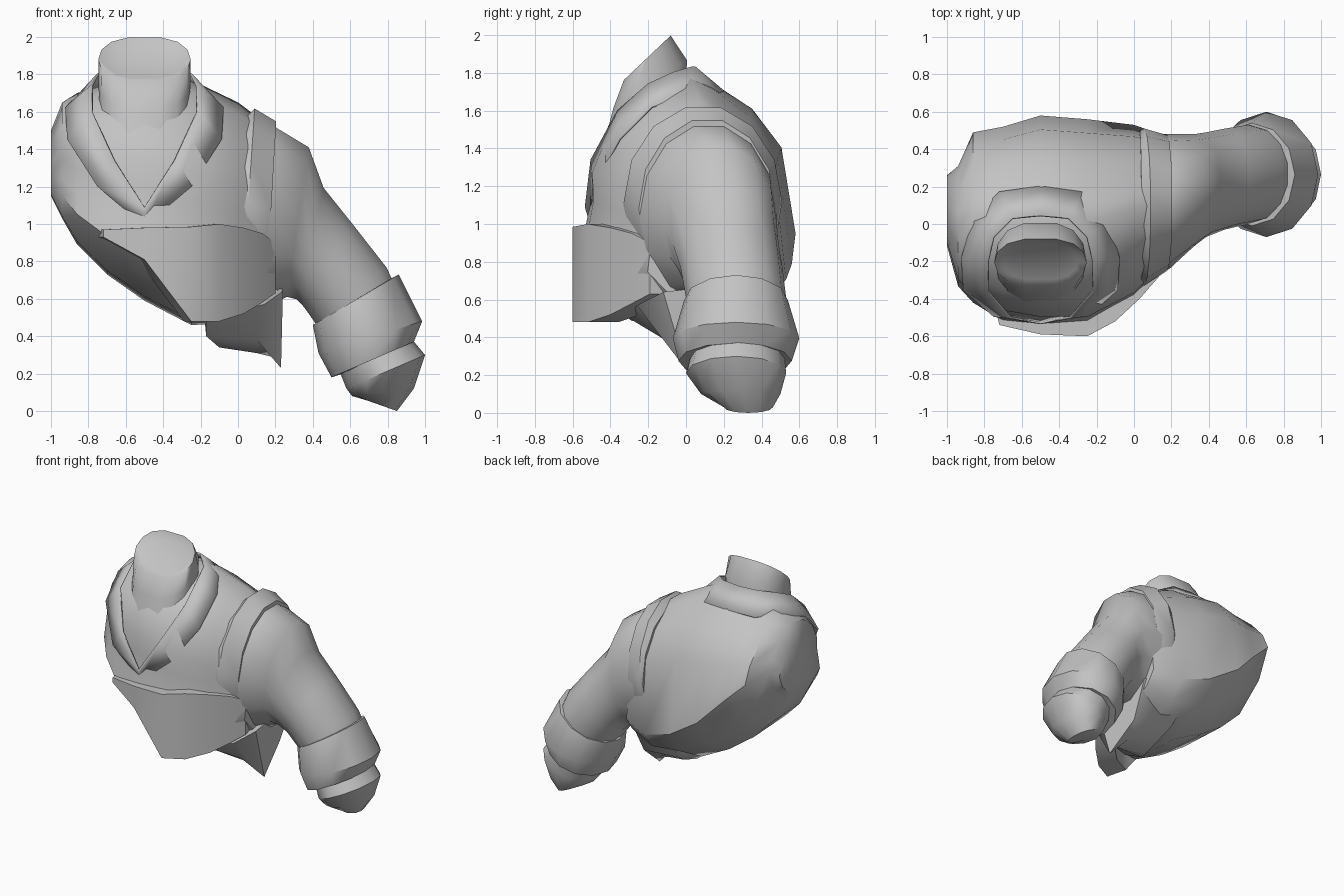
import bpy, bmesh, math

cube = bpy.data.objects.get("Cube")
if cube:
    bpy.data.objects.remove(cube)

clay = bpy.data.materials.new("plain grey")
clay.use_nodes = True
GREY = (0.55, 0.55, 0.55, 1)
clay.diffuse_color = GREY
clay.node_tree.nodes["Principled BSDF"].inputs["Base Color"].default_value = GREY


def skin(name, rings, caps=(True, True), angle=42):
    """Bridge a list of equal point rings into a smooth shaded surface."""
    bm = bmesh.new()
    loops = [[bm.verts.new(p) for p in ring] for ring in rings]
    n = len(loops[0])
    for a, b in zip(loops, loops[1:]):
        for i in range(n):
            j = (i + 1) % n
            bm.faces.new((a[i], a[j], b[j], b[i]))
    for use, loop in zip(caps, (loops[0], loops[-1])):
        if use:
            bm.faces.new(loop)
    bmesh.ops.triangulate(bm, faces=[f for f in bm.faces if len(f.verts) > 4])
    bmesh.ops.recalc_face_normals(bm, faces=bm.faces[:])
    mesh = bpy.data.meshes.new(name)
    bm.to_mesh(mesh)
    bm.free()
    obj = bpy.data.objects.new(name, mesh)
    bpy.context.collection.objects.link(obj)
    mesh.materials.append(clay)
    bpy.ops.object.select_all(action='DESELECT')
    obj.select_set(True)
    bpy.context.view_layer.objects.active = obj
    bpy.ops.object.shade_smooth_by_angle(angle=math.radians(angle))
    return obj


def section(profile, top, bottom, y0, y1):
    """Place a profile between a top (x, z), a bottom (x, z) and a y range."""
    return [(bottom[0] + (top[0] - bottom[0]) * v,
             (y0 + y1) / 2 + u * (y1 - y0) / 2,
             bottom[1] + (top[1] - bottom[1]) * v) for u, v in profile]


def circle(n):
    return [(math.cos(2 * math.pi * i / n), 0.5 + 0.5 * math.sin(2 * math.pi * i / n))
            for i in range(n)]


# Torso: side profile whose back ridge climbs towards the cut right flank
def body(ridge):
    return [(-.98, .2), (-.93, .34), (-.86, .5), (-.87, .62), (-.68, .82), (-.35, .95),
            (.05, 1), (.25, .96), (.6, .85), (.87, .68), (1, ridge),
            (.78, ridge * .45), (.3, 0), (-.5, .02)]


stations = [(-1, 1.5, 1.15, -.12, .26, .5), (-.94, 1.65, 1.03, -.34, .31, .55),
            (-.86, 1.7, .89, -.43, .49, .52), (-.7, 1.75, .73, -.53, .52, .42),
            (-.5, 1.79, .59, -.57, .58, .3), (-.25, 1.77, .46, -.57, .56, .25),
            (0, 1.65, .47, -.43, .53, .2), (.2, 1.5, .56, -.21, .46, .2)]
skin("torso", [section(body(r), (x, t), (x, b), y0, y1) for x, t, b, y0, y1, r in stations])

# Sleeve: shoulder to forearm, ending inside the cuff
sleeve = [((.03, 1.56), (.02, .58), -.3, .48), ((.2, 1.53), (.18, .56), -.24, .48),
          ((.38, 1.42), (.26, .6), -.12, .48), ((.46, 1.2), (.31, .59), -.07, .49),
          ((.62, 1), (.35, .55), -.03, .51), ((.8, .77), (.42, .45), 0, .53),
          ((.85, .66), (.48, .38), .02, .52)]
skin("sleeve", [section(circle(14), *s) for s in sleeve])

# Rolled cuff and the forearm stump below it
cuff = [((.78, .69), (.45, .48), .05, .48), ((.86, .73), (.4, .46), -.01, .54),
        ((.985, .48), (.43, .31), -.07, .6), ((.94, .37), (.5, .18), -.04, .56),
        ((.88, .36), (.56, .2), .05, .48)]
skin("cuff", [section(circle(12), *s) for s in cuff])
forearm = [((.9, .42), (.54, .22), .03, .52), ((1, .3), (.58, .12), 0, .53),
           ((.94, .12), (.61, .08), .08, .5), ((.85, 0), (.68, .06), .2, .46)]
skin("forearm", [section(circle(12), *s) for s in forearm])

# Raised strap over the shoulder seam
strap = [((.04, 1.58), (.02, .6), -.33, .5), ((.09, 1.63), (.02, .6), -.33, .51),
         ((.205, 1.56), (.15, .6), -.25, .475), ((.2, 1.48), (.15, .62), -.22, .45)]
skin("shoulder_strap", [section(circle(14), *s) for s in strap])

# Chest panel with a ledge along its top edge, wrapping round to the armhole
columns = [(-.72, -.54, .97, .93), (-.5, -.59, .98, .81), (-.25, -.6, .985, .48),
           (-.1, -.52, 1, .48), (.03, -.4, .98, .52), (.13, -.285, .95, .58),
           (.2, -.19, .9, .63)]
skin("chest_panel", [[(x, y, t), (x, y, b), (x - .04, y + .16, b), (x - .04, y + .16, t)]
                     for x, y, t, b in columns])

# Ragged hem tucked under the arm
hem = [[(-.17, -.3, .5), (.14, -.26, .57), (.24, -.12, .64), (.22, .38, .7), (-.2, .42, .7)],
       [(-.17, -.12, .4), (.1, -.1, .38), (.23, 0, .23), (.2, .24, .42), (-.12, .27, .46)],
       [(-.1, 0, .34), (.1, 0, .31), (.18, .04, .29), (.12, .14, .36), (-.08, .14, .38)]]
skin("hem", hem, angle=50)


# Neck: leaning tube whose front rolls into a steeply slanted top
def tilted(cy, z, rx, ry, slope):
    return [(-.5 + math.copysign(abs(u) ** .7, u) * rx, cy + (2 * v - 1) * ry,
             z + (2 * v - 1) * ry * slope) for u, v in circle(14)]


neck = [tilted(-.23, 1.45, .24, .23, .5), tilted(-.19, 1.74, .245, .2, .65),
        tilted(-.205, 1.88, .247, .127, .95), tilted(-.2, 1.86, .2, .1, .8)]
skin("neck", neck, caps=(False, True), angle=75)


# Open collar running down to a V on the chest
def mirrored(half):
    left = [(-.5 - x, y, z) for x, y, z in half[1:-1]]
    return [(-.5 + x, y, z) for x, y, z in half] + left[::-1]


inner = [(0, .045, 1.83), (.15, .03, 1.83), (.25, -.07, 1.8), (.28, -.2, 1.74),
         (.28, -.36, 1.6), (.16, -.5, 1.34), (0, -.53, 1.09)]
outer = [(0, .2, 1.7), (.22, .17, 1.69), (.36, .02, 1.68), (.42, -.18, 1.62),
         (.41, -.35, 1.45), (.25, -.49, 1.2), (0, -.5, .99)]
collar = skin("collar", [mirrored(inner), mirrored(outer)], caps=(False, False))
thick = collar.modifiers.new("thickness", 'SOLIDIFY')
thick.thickness = .012
thick.offset = 0
